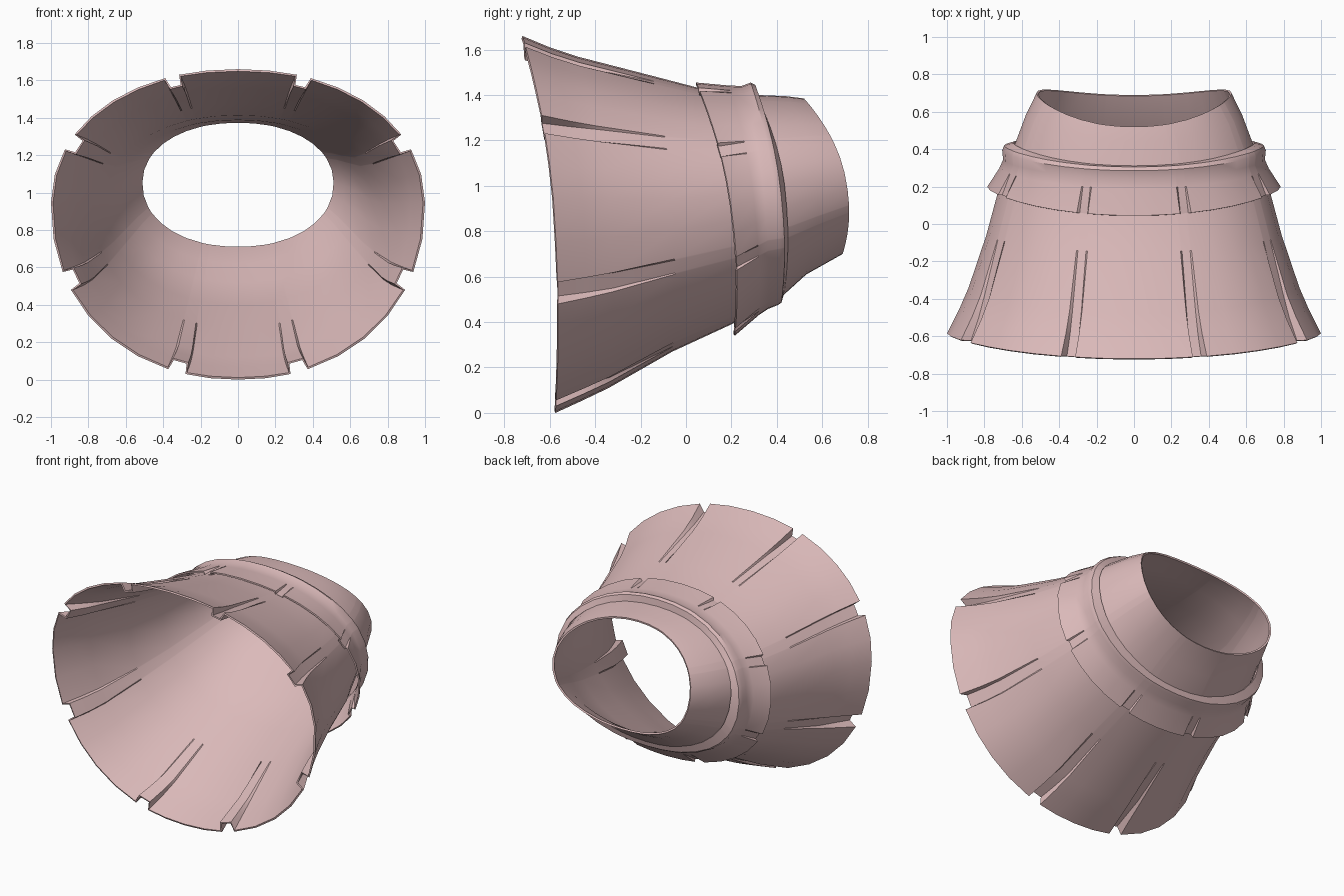
import bpy, bmesh, math

if "Cube" in bpy.data.objects:
    bpy.data.objects.remove(bpy.data.objects["Cube"])

cloth = bpy.data.materials.new("dusty pink")
cloth.diffuse_color = (0.71, 0.49, 0.49, 1)
cloth.use_nodes = True
cloth.node_tree.nodes["Principled BSDF"].inputs["Base Color"].default_value = cloth.diffuse_color

# Pleat start and end angles on one half, measured from the top
PLEATS = [(17, 21.5), (60, 67), (111, 117.5), (159.5, 165)]


def columns():
    """Angles around the ring, each with a pleat dent factor."""
    half, prev = [], 0
    for a, b in PLEATS + [(180, None)]:
        n = max(2, round((a - prev) / 10.5))
        half += [(prev + (a - prev) * i / n, 0) for i in range(n)]
        if b is not None:
            half += [(a, 0), (a + 0.6, 1), (b - 0.6, 1)]
            prev = b
    return half + [(180, 0)] + [(360 - a, d) for a, d in reversed(half[1:])]


def spow(v, p):
    return math.copysign(abs(v) ** p, v)


def ring_point(ring, angle, dent):
    """Ring: half width, mid z, top z, bottom z, then y at top, side, bottom, then dent depth."""
    hw, zc, zt, zb, yt, ym, yb, depth = ring
    s, c = math.sin(math.radians(angle)), math.cos(math.radians(angle))
    k = dent * depth
    x = spow(s, 0.94) * (hw - k)
    z = zc + spow(c, 0.94) * ((zt - zc if c > 0 else zc - zb) - k)
    y = ym + (yt - yb) / 2 * c + ((yt + yb) / 2 - ym) * c * c
    return x, y, z


def shell(name, rings, thickness):
    bm = bmesh.new()
    cols = columns()
    rows = [[bm.verts.new(ring_point(r, a, d)) for a, d in cols] for r in rings]
    n = len(cols)
    # wound so that the faces point outward
    for r0, r1 in zip(rows, rows[1:]):
        for i in range(n):
            j = (i + 1) % n
            bm.faces.new((r0[j], r1[j], r1[i], r0[i]))
    me = bpy.data.meshes.new(name)
    bm.to_mesh(me)
    bm.free()
    me.materials.append(cloth)
    ob = bpy.data.objects.new(name, me)
    bpy.context.collection.objects.link(ob)
    m = ob.modifiers.new("thickness", "SOLIDIFY")
    m.thickness, m.offset = thickness, -1
    bpy.ops.object.select_all(action='DESELECT')
    ob.select_set(True)
    bpy.context.view_layer.objects.active = ob
    bpy.ops.object.modifier_apply(modifier=m.name)
    bpy.ops.object.shade_smooth_by_angle(angle=math.radians(35))
    return ob


# Flared cuff with pleats at its wide mouth
shell("flared_cuff", [
    (1.00, 0.93, 1.66, 0.00, -0.72, -0.583, -0.575, 0.055),
    (0.935, 0.93, 1.61, 0.055, -0.60, -0.455, -0.455, 0.035),
    (0.885, 0.93, 1.57, 0.11, -0.48, -0.34, -0.34, 0.018),
    (0.79, 0.93, 1.485, 0.27, -0.15, -0.06, -0.06, 0),
    (0.72, 0.95, 1.425, 0.39, 0.08, 0.20, 0.20, 0),
    (0.64, 1.00, 1.40, 0.51, 0.32, 0.42, 0.42, 0),
    (0.58, 1.03, 1.395, 0.61, 0.44, 0.58, 0.53, 0),
    (0.522, 1.05, 1.385, 0.70, 0.52, 0.70, 0.69, 0),
], 0.012)

# Overlapping collar with a rolled band at its narrow end
shell("collar_band", [
    (0.785, 0.90, 1.455, 0.34, 0.045, 0.20, 0.215, 0.02),
    (0.72, 0.93, 1.442, 0.43, 0.19, 0.30, 0.32, 0),
    (0.70, 0.95, 1.440, 0.457, 0.245, 0.345, 0.36, 0),
    (0.705, 0.95, 1.455, 0.475, 0.285, 0.395, 0.405, 0),
    (0.695, 0.95, 1.445, 0.485, 0.305, 0.42, 0.42, 0),
    (0.645, 1.00, 1.395, 0.525, 0.312, 0.435, 0.432, 0),
], 0.01)
